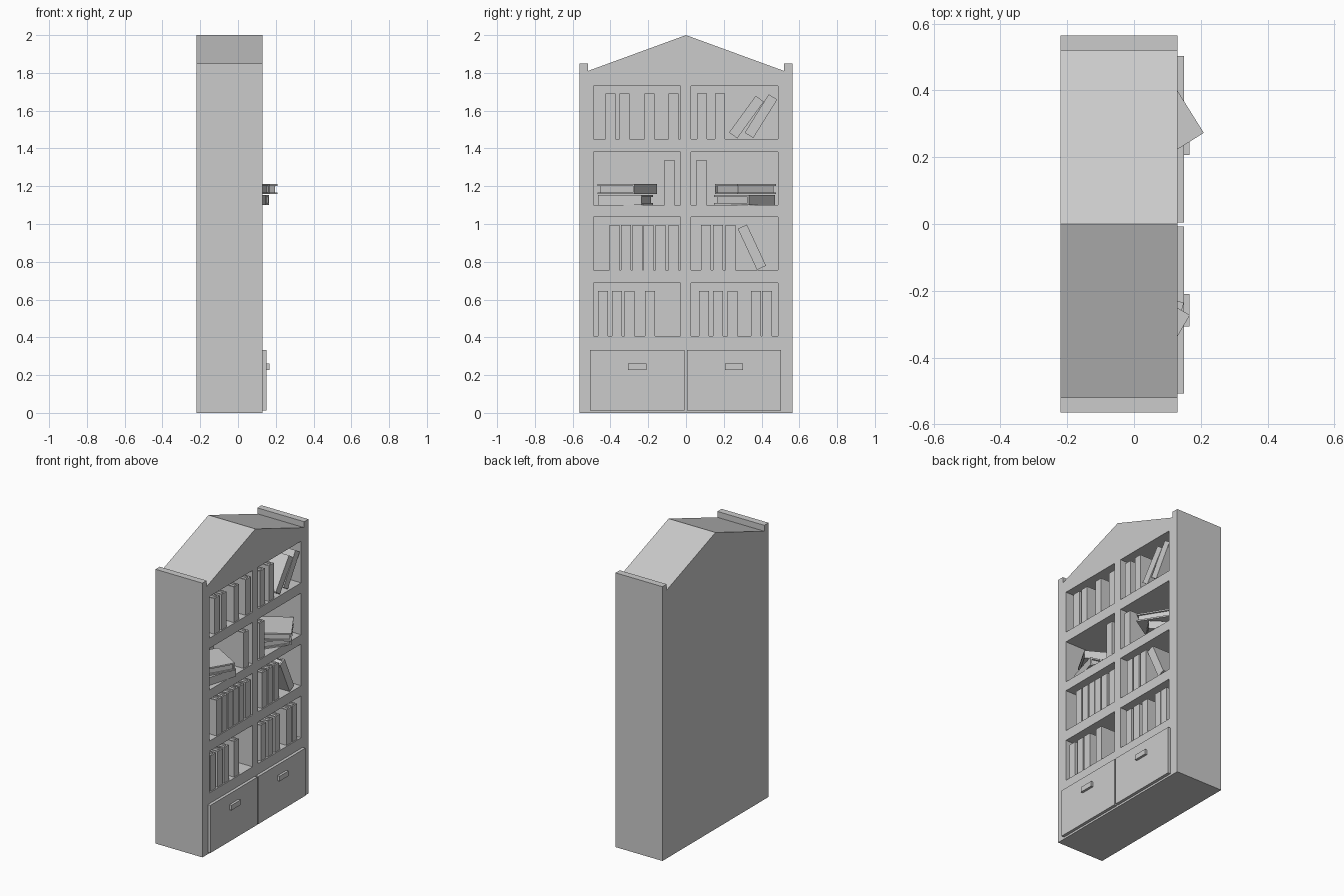
import bpy, bmesh, math
from mathutils import Matrix, Vector

cube = bpy.data.objects.get("Cube")
if cube:
    bpy.data.objects.remove(cube, do_unlink=True)

grey = bpy.data.materials.new("plain grey")
grey.use_nodes = True
grey.diffuse_color = (0.6, 0.6, 0.6, 1)
grey.node_tree.nodes["Principled BSDF"].inputs["Base Color"].default_value = (0.6, 0.6, 0.6, 1)

BACK, FRONT = -0.22, 0.13
INNER = -0.16                               # back wall of the compartments
BOOK_T, BOOK_H, BOOK_D = 0.053, 0.24, 0.225  # thickness, height, depth


def finish(name, bm):
    bmesh.ops.recalc_face_normals(bm, faces=bm.faces)
    mesh = bpy.data.meshes.new(name)
    bm.to_mesh(mesh)
    bm.free()
    mesh.materials.append(grey)
    obj = bpy.data.objects.new(name, mesh)
    bpy.context.collection.objects.link(obj)
    return obj


def prism(bm, outline, low, high, axis):
    """Extrude a flat outline along x (outline is y,z) or z (outline is x,y)."""
    place = (lambda p, q: (low, p, q)) if axis == "x" else (lambda p, q: (p, q, low))
    face = bm.faces.new([bm.verts.new(place(p, q)) for p, q in outline])
    new = bmesh.ops.extrude_face_region(bm, geom=[face])["geom"]
    shift = Vector((high - low, 0, 0)) if axis == "x" else Vector((0, 0, high - low))
    bmesh.ops.translate(bm, vec=shift, verts=[v for v in new if isinstance(v, bmesh.types.BMVert)])


def box(bm, x, y, z):
    prism(bm, [(y[0], z[0]), (y[1], z[0]), (y[1], z[1]), (y[0], z[1])], x[0], x[1], "x")


# Cabinet body with gabled top and raised side lips
bm = bmesh.new()
half = [(0.565, 0), (0.565, 1.85), (0.52, 1.85), (0.52, 1.81)]
outline = half + [(0, 2)] + [(-y, z) for y, z in reversed(half)]
prism(bm, outline, BACK, FRONT, "x")
cabinet = finish("cabinet", bm)

# Eight compartments cut into the front
columns = [(-0.491, -0.029), (0.027, 0.487)]
floors = [0.406, 0.756, 1.1, 1.45]
bm = bmesh.new()
for y in columns:
    for z in floors:
        box(bm, (INNER, FRONT + 0.1), y, (z, z + 0.281))
cutter = finish("compartment_cutter", bm)
cut = cabinet.modifiers.new("compartments", "BOOLEAN")
cut.operation, cut.solver, cut.object = "DIFFERENCE", "EXACT", cutter
bpy.context.view_layer.objects.active = cabinet
bpy.ops.object.modifier_apply(modifier=cut.name)
bpy.data.objects.remove(cutter, do_unlink=True)

# Drawer fronts and pulls
for side, y, pull in (("right", (-0.508, -0.008), (-0.307, -0.209)),
                      ("left", (0.005, 0.503), (0.207, 0.302))):
    bm = bmesh.new()
    box(bm, (FRONT - 0.01, 0.15), y, (0.013, 0.334))
    finish(side + "_drawer", bm)
    bm = bmesh.new()
    box(bm, (0.14, 0.166), pull, (0.228, 0.262))
    finish(side + "_drawer_pull", bm)


def book(name, matrix):
    """Upright book centred on the origin, spine towards +x."""
    d, t, h = BOOK_D / 2, BOOK_T / 2, BOOK_H / 2
    c = 0.01
    bm = bmesh.new()
    # Wrap-round cover, open at the fore edge
    prism(bm, [(-d, -t), (d, -t), (d, t), (-d, t), (-d, t - c),
               (d - c, t - c), (d - c, c - t), (-d, c - t)], -h, h, "z")
    # Page block
    box(bm, (c - d, d - c), (c - t, t - c), (c - h, h - c))
    obj = finish(name, bm)
    obj.matrix_world = matrix


# Upright books on each shelf, from bottom to top
rows = [
    [-0.44, -0.366, -0.3, -0.19, 0.095, 0.17, 0.247, 0.37, 0.43],
    [-0.378, -0.318, -0.257, -0.198, -0.135, -0.067, 0.106, 0.169, 0.235],
    [-0.088, 0.083],
    [-0.4, -0.325, -0.193, -0.066, 0.085, 0.18],
]
for level, (z, row) in enumerate(zip(floors, rows), 1):
    for i, y in enumerate(row, 1):
        book(f"shelf_{level}_book_{i}", Matrix.Translation((0.01, y, z + BOOK_H / 2)))

# Leaning books: y, z, lean in degrees towards +y
for i, (y, z, lean) in enumerate([(0.32, 1.566, 36), (0.397, 1.571, 32), (0.349, 0.877, -25)], 1):
    book(f"leaning_book_{i}", Matrix.Translation((0.01, y, z)) @ Matrix.Rotation(math.radians(-lean), 4, "X"))

# Stacked books lying flat: centre x, y, layer, spine heading in degrees
stack = [(0.008, -0.32, 0, -16), (0.007, -0.31, 1, 60), (0.002, 0.31, 0, 55), (0.05, 0.315, 1, 212)]
for i, (x, y, layer, turn) in enumerate(stack, 1):
    place = Matrix.Translation((x, y, floors[2] + BOOK_T / 2 + layer * 0.058))
    book(f"stacked_book_{i}", place @ Matrix.Rotation(math.radians(turn), 4, "Z") @ Matrix.Rotation(math.pi / 2, 4, "X"))
